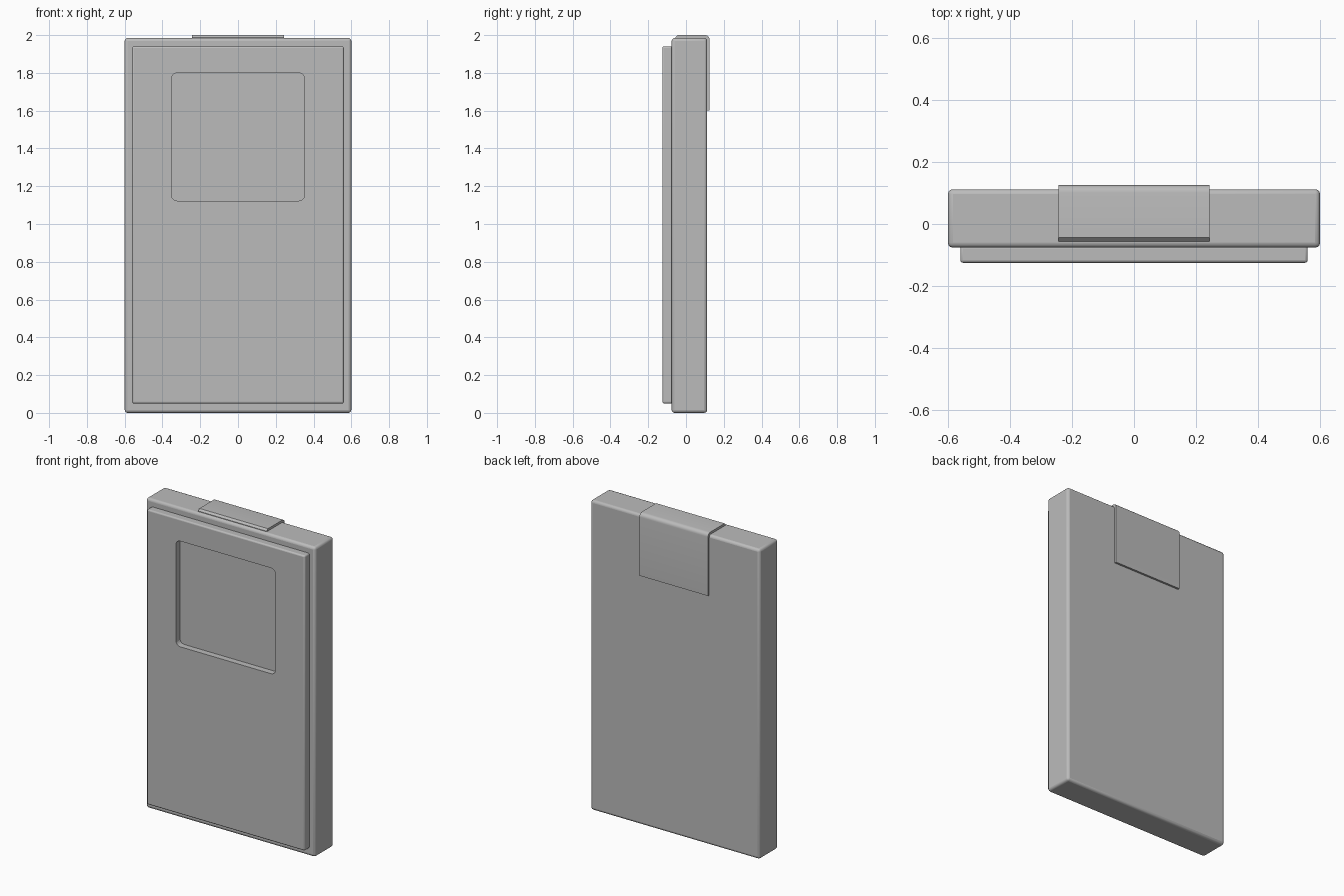
import bpy, bmesh
from math import sin, cos, pi
from mathutils import Vector

if "Cube" in bpy.data.objects:
    bpy.data.objects.remove(bpy.data.objects["Cube"])

grey = bpy.data.materials.new("grey")
grey.use_nodes = True
grey.diffuse_color = (0.5, 0.5, 0.5, 1)
grey.node_tree.nodes["Principled BSDF"].inputs["Base Color"].default_value = grey.diffuse_color


def prism(name, profile, direction):
    """Extrude a closed outline of 3D points along a direction."""
    bm = bmesh.new()
    face = bm.faces.new([bm.verts.new(p) for p in profile])
    side = bmesh.ops.extrude_face_region(bm, geom=[face])["geom"]
    bmesh.ops.translate(bm, vec=Vector(direction),
                        verts=[v for v in side if isinstance(v, bmesh.types.BMVert)])
    bmesh.ops.recalc_face_normals(bm, faces=bm.faces)
    mesh = bpy.data.meshes.new(name)
    bm.to_mesh(mesh)
    bm.free()
    obj = bpy.data.objects.new(name, mesh)
    bpy.context.collection.objects.link(obj)
    mesh.materials.append(grey)
    return obj


def rounded_slab(name, half, z0, z1, y0, y1, r):
    """Slab with rounded corners seen from the front."""
    pts = []
    corners = [(half - r, z1 - r), (r - half, z1 - r), (r - half, z0 + r), (half - r, z0 + r)]
    for k, (x, z) in enumerate(corners):
        for i in range(6):
            a = (k + i / 5) * pi / 2
            pts.append((x + r * cos(a), y0, z + r * sin(a)))
    return prism(name, pts, (0, y1 - y0, 0))


def box(name, half, z0, z1, y0, y1):
    pts = [(-half, y0, z0), (half, y0, z0), (half, y0, z1), (-half, y0, z1)]
    return prism(name, pts, (0, y1 - y0, 0))


def bevel(obj, width):
    mod = obj.modifiers.new("soft_edges", "BEVEL")
    mod.width, mod.segments, mod.limit_method = width, 3, "ANGLE"


def smooth(obj):
    bpy.ops.object.select_all(action="DESELECT")
    obj.select_set(True)
    bpy.context.view_layer.objects.active = obj
    bpy.ops.object.shade_smooth_by_angle()


# Main case
case = box("case", 0.6, 0, 1.985, -0.076, 0.112)
bevel(case, 0.016)

# Raised front panel with a recessed window
panel = box("front_panel", 0.56, 0.05, 1.94, -0.125, -0.07)
bevel(panel, 0.009)
cutter = rounded_slab("window_cutter", 0.352, 1.123, 1.8, -0.2, -0.085, 0.03)
cutter.hide_render = True
cutter.hide_set(True)
cut = panel.modifiers.new("window", "BOOLEAN")
cut.operation, cut.object, cut.solver = "DIFFERENCE", cutter, "EXACT"

# Clip folded over the top and down the back
w, r, back, top = 0.243, 0.024, 0.125, 2.0
outer = [(-0.056, 1.98), (-0.056, 1.988), (-0.044, top)]
for i in range(6):
    a = pi / 2 * (1 - i / 5)
    outer.append((back - r + r * cos(a), top - r + r * sin(a)))
outer += [(back, 1.6), (0.105, 1.6), (0.105, 1.98)]
clip = prism("top_clip", [(-w, y, z) for y, z in outer], (2 * w, 0, 0))

for part in (case, panel, clip):
    smooth(part)
